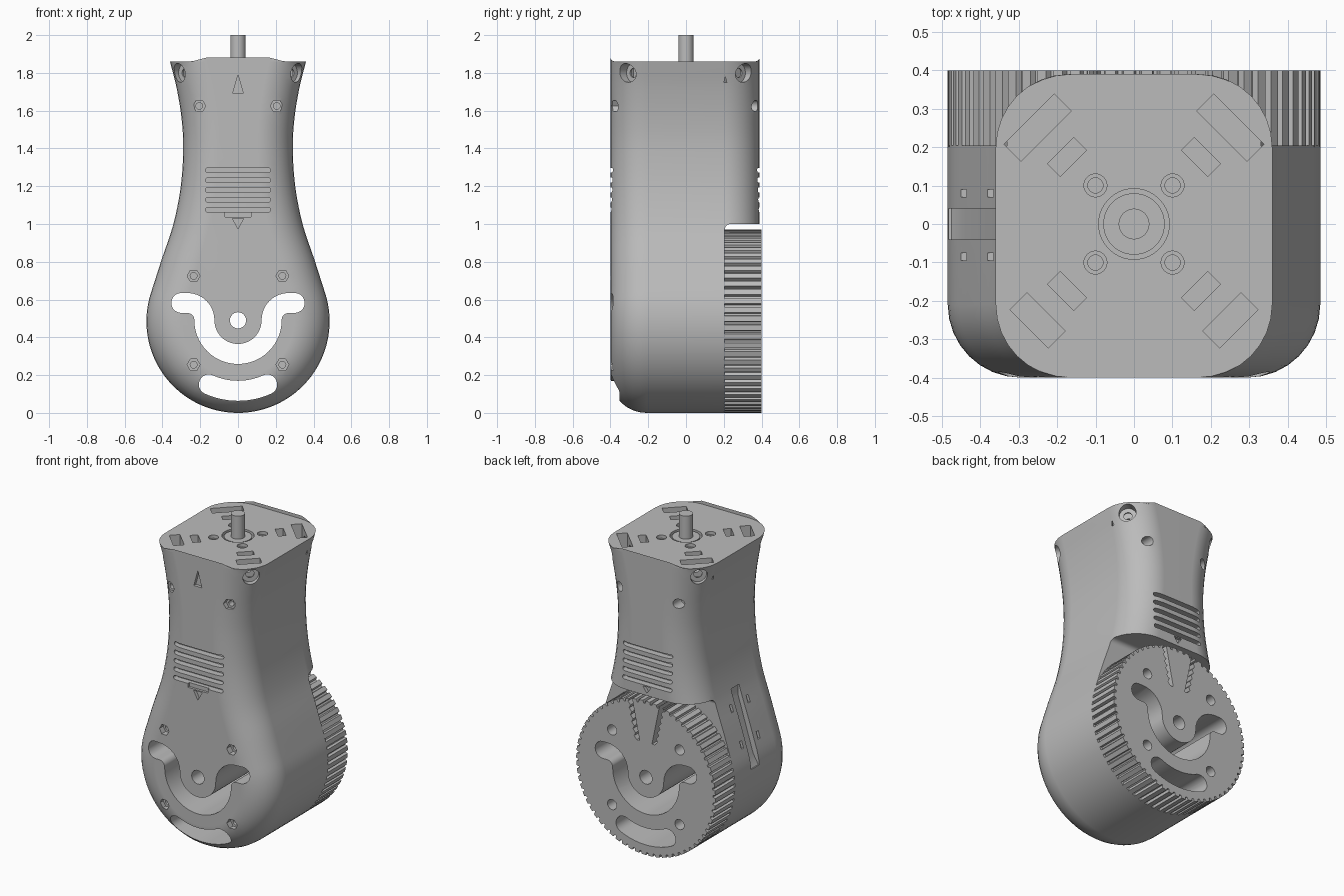
import bpy, bmesh, math
from math import sin, cos, pi, radians
from mathutils import Vector, Matrix

if "Cube" in bpy.data.objects:
    bpy.data.objects.remove(bpy.data.objects["Cube"])

grey = bpy.data.materials.new("plain grey")
grey.use_nodes = True
grey.diffuse_color = (0.5, 0.5, 0.5, 1)
grey.node_tree.nodes["Principled BSDF"].inputs["Base Color"].default_value = (0.5, 0.5, 0.5, 1)

HUB = 0.485      # height and radius of the round lower end
SPLIT = 0.205    # depth where the toothed wheel meets the body


# ---------- 2D outlines ----------
def arc(c, r, a0, a1, n):
    return [Vector((c[0] + r * cos(radians(a0 + (a1 - a0) * i / n)),
                    c[1] + r * sin(radians(a0 + (a1 - a0) * i / n)))) for i in range(n + 1)]


def circle(x, y, r, n=24):
    return arc((x, y), r, 0, 360, n)[:-1]


def rect(x, y, w, h):
    return [(x - w, y - h), (x + w, y - h), (x + w, y + h), (x - w, y + h)]


def tangents(pts):
    last = len(pts) - 1
    return [(pts[min(i + 1, last)] - pts[max(i - 1, 0)]).normalized() for i in range(last + 1)]


def ribbon(path, w):
    """Round-ended slot following a centre line."""
    sides = [Vector((-t.y, t.x)) * w for t in tangents(path)]

    def cap(c, side):
        a = math.degrees(math.atan2(side.y, side.x))
        return arc(c, w, a, a - 180, 10)[1:-1]
    left = [p + s for p, s in zip(path, sides)]
    right = [p - s for p, s in zip(path, sides)]
    return left + cap(path[-1], sides[-1]) + right[::-1] + cap(path[0], -sides[0])


def spline(pts, n=5):
    pts = [Vector(p) for p in pts]
    ext = [2 * pts[0] - pts[1]] + pts + [2 * pts[-1] - pts[-2]]
    out = []
    for a, b, c, d in zip(ext, ext[1:], ext[2:], ext[3:]):
        for t in [i / n for i in range(n)]:
            out.append(0.5 * (2 * b + (c - a) * t + (2 * a - 5 * b + 4 * c - d) * t ** 2
                              + (3 * b - a - 3 * c + d) * t ** 3))
    return out + [pts[-1]]


# ---------- solids ----------
def prism(bm, pts, t0, t1, axis="Y", turn=0):
    place = {"X": lambda p, t: (t, p[0], p[1]), "Y": lambda p, t: (p[0], t, p[1]),
             "Z": lambda p, t: (p[0], p[1], t)}[axis]
    rot = Matrix.Rotation(radians(turn), 3, "Z")
    a, b = [[bm.verts.new(rot @ Vector(place(p, t))) for p in pts] for t in (t0, t1)]
    bm.faces.new(a)
    bm.faces.new(b[::-1])
    for i in range(len(a)):
        j = (i + 1) % len(a)
        bm.faces.new((a[i], b[i], b[j], a[j]))


def finish(name, bm):
    bmesh.ops.recalc_face_normals(bm, faces=bm.faces)
    mesh = bpy.data.meshes.new(name)
    bm.to_mesh(mesh)
    bm.free()
    mesh.materials.append(grey)
    ob = bpy.data.objects.new(name, mesh)
    bpy.context.collection.objects.link(ob)
    return ob


def activate(ob):
    bpy.ops.object.select_all(action="DESELECT")
    ob.select_set(True)
    bpy.context.view_layer.objects.active = ob


def cut(target, bm):
    cutter = finish("cutter", bm)
    cutter.hide_render = True
    mod = target.modifiers.new("cut", "BOOLEAN")
    mod.operation, mod.solver, mod.object = "DIFFERENCE", "EXACT", cutter
    activate(target)
    bpy.ops.object.modifier_apply(modifier=mod.name)
    bpy.data.objects.remove(cutter)


def smooth(ob):
    activate(ob)
    bpy.ops.object.shade_smooth_by_angle(angle=radians(30))
    ob.modifiers.new("normals", "WEIGHTED_NORMAL").keep_sharp = True


# ---------- shared openings ----------
half_wave = [Vector((-0.30, 0.582))] + arc((-0.268, 0.492), 0.09, 90, 0, 8)
wave = half_wave + arc((0, 0.49), 0.178, 180, 360, 28)[1:-1] + [Vector((-p.x, p.y)) for p in half_wave[::-1]]
through = [ribbon(wave, 0.053), ribbon(arc((0, 0.49), 0.373, 245.5, 294.5, 14), 0.053),
           circle(0, 0.49, 0.043)]
bolts = [(sx * 0.235, z) for sx in (-1, 1) for z in (0.255, 0.725)]
neck_bolts = [(sx * 0.205, 1.625) for sx in (-1, 1)]

# ---------- body: outline with rounded front and back edges ----------
side = spline([(0.36, 1.86), (0.325, 1.72), (0.299, 1.56), (0.29, 1.4), (0.303, 1.2),
               (0.342, 1.0), (0.405, 0.81), (0.456, 0.651)])
side += arc((0, HUB), HUB, 20, -90, 28)[1:]
outline = side + [Vector((-p.x, p.y)) for p in side[-2::-1]]
inward = [Vector((t.y, -t.x)) for t in tangents(outline)]
inward[0], inward[-1] = Vector((-1, 0)), Vector((1, 0))
R, STEPS = 0.19, 8
angles = [pi / 2 * i / STEPS for i in range(STEPS + 1)]
layers = [(R * (1 - sin(a)), -0.4 + R * (1 - cos(a))) for a in angles]
layers += [(R * (1 - cos(a)), 0.39 - R * (1 - sin(a))) for a in angles]
bm = bmesh.new()
rings = [[bm.verts.new((p.x + n.x * d, y, p.y + n.y * d)) for p, n in zip(outline, inward)]
         for d, y in layers]
for a, b in zip(rings, rings[1:]):
    for i in range(len(a) - 1):
        bm.faces.new((a[i], a[i + 1], b[i + 1], b[i]))
bm.faces.new(rings[0])
bm.faces.new(rings[-1])
bm.faces.new([r[0] for r in rings] + [r[-1] for r in rings[::-1]])
body = finish("body", bm)

# step that receives the wheel
bm = bmesh.new()
prism(bm, [(0.7, -0.2), (SPLIT, -0.2)] + arc((SPLIT + 0.03, 0.97), 0.03, 180, 90, 6) + [(0.7, 1.0)],
      -1, 1, "X")
cut(body, bm)

# main openings
bm = bmesh.new()
for shape in through:
    prism(bm, shape, -0.6, 0.6)
for x, z in bolts + neck_bolts:
    prism(bm, circle(x, z, 0.034, 6), -0.6, -0.36)
for x, z in neck_bolts:
    prism(bm, circle(x, z, 0.03), 0.3, 0.6)
for i in range(5):
    vent = ribbon([Vector((-0.16, 1.285 - i * 0.0525)), Vector((0.16, 1.285 - i * 0.0525))], 0.0125)
    prism(bm, vent, -0.6, -0.36)
    prism(bm, vent, 0.35, 0.6)
prism(bm, [(-0.028, 1.69), (0.028, 1.69), (0, 1.79)], -0.6, -0.38)
prism(bm, [(-0.03, 1.03), (0.03, 1.03), (0, 0.975)], -0.6, -0.38)
prism(bm, [(-0.028, 1.055), (0.028, 1.055), (0, 1.015)], 0.37, 0.6)
for turn, length in ((45, 0.0925), (135, 0.0925), (225, 0.07), (315, 0.07)):
    prism(bm, circle(0, 1.8, 0.05), 0.395, 0.7, "X", turn)
    prism(bm, rect(0.355, 0, 0.031, length), 1.75, 1.95, "Z", turn)
    prism(bm, rect(0.247, 0, 0.0235, 0.048), 1.77, 1.95, "Z", turn)
    prism(bm, circle(0.142, 0, 0.03), 1.84, 1.95, "Z", turn)
prism(bm, circle(0, 0, 0.092, 40), 1.8, 1.95, "Z")
# switch pocket and its small sockets
prism(bm, [(-0.7, 0.53), (-0.475, 0.53), (-0.44, 0.59), (-0.335, 0.93), (-0.335, 1.0), (-0.7, 1.0)],
      -0.04, 0.04)
for y in (-0.085, 0.08):
    for z, depth in ((0.9, -0.34), (0.69, -0.42)):
        prism(bm, rect(y, z, 0.01, 0.022), -0.7, depth, "X")
cut(body, bm)

# narrow holes inside the wider ones
bm = bmesh.new()
for x, z in bolts + neck_bolts:
    prism(bm, circle(x, z, 0.018, 16), -0.6, -0.3)
for turn in (45, 135, 225, 315):
    prism(bm, circle(0, 1.8, 0.024, 16), 0.28, 0.7, "X", turn)
    prism(bm, circle(0.142, 0, 0.02, 16), 1.79, 1.95, "Z", turn)
prism(bm, rect(0, 1.053, 0.07, 0.015), -0.6, -0.385)
cut(body, bm)
smooth(body)

# ---------- toothed wheel ----------
TEETH = 64
rim = []
for i in range(TEETH):
    for f, r in ((0, HUB), (0.58, HUB), (0.68, 0.468), (0.9, 0.468)):
        a = 2 * pi * (i + f) / TEETH
        rim.append((r * cos(a), HUB + r * sin(a)))
bm = bmesh.new()
prism(bm, rim, SPLIT - 0.004, 0.4)
wheel = finish("toothed_wheel", bm)

bm = bmesh.new()
for shape in through + [circle(x, z, 0.032) for x, z in bolts]:
    prism(bm, shape, 0.1, 0.6)
# pair of slanted belt slots with serrated outer edges
for s in (-1, 1):
    start, end = Vector((s * 0.115, 1.0)), Vector((s * 0.055, 0.71))
    teeth = [start.lerp(end, i / 14) + Vector((s * (0.022 if i % 2 else 0.008), 0)) for i in range(15)]
    prism(bm, [start - Vector((s * 0.012, 0))] + teeth + [end - Vector((s * 0.012, 0))], 0.23, 0.6)
cut(wheel, bm)
smooth(wheel)

# ---------- motor boss and shaft ----------
for name, r, z0, z1 in (("motor_boss", 0.08, 1.78, 1.855), ("drive_shaft", 0.04, 1.8, 2.0)):
    bm = bmesh.new()
    prism(bm, circle(0, 0, r, 40), z0, z1, "Z")
    smooth(finish(name, bm))
